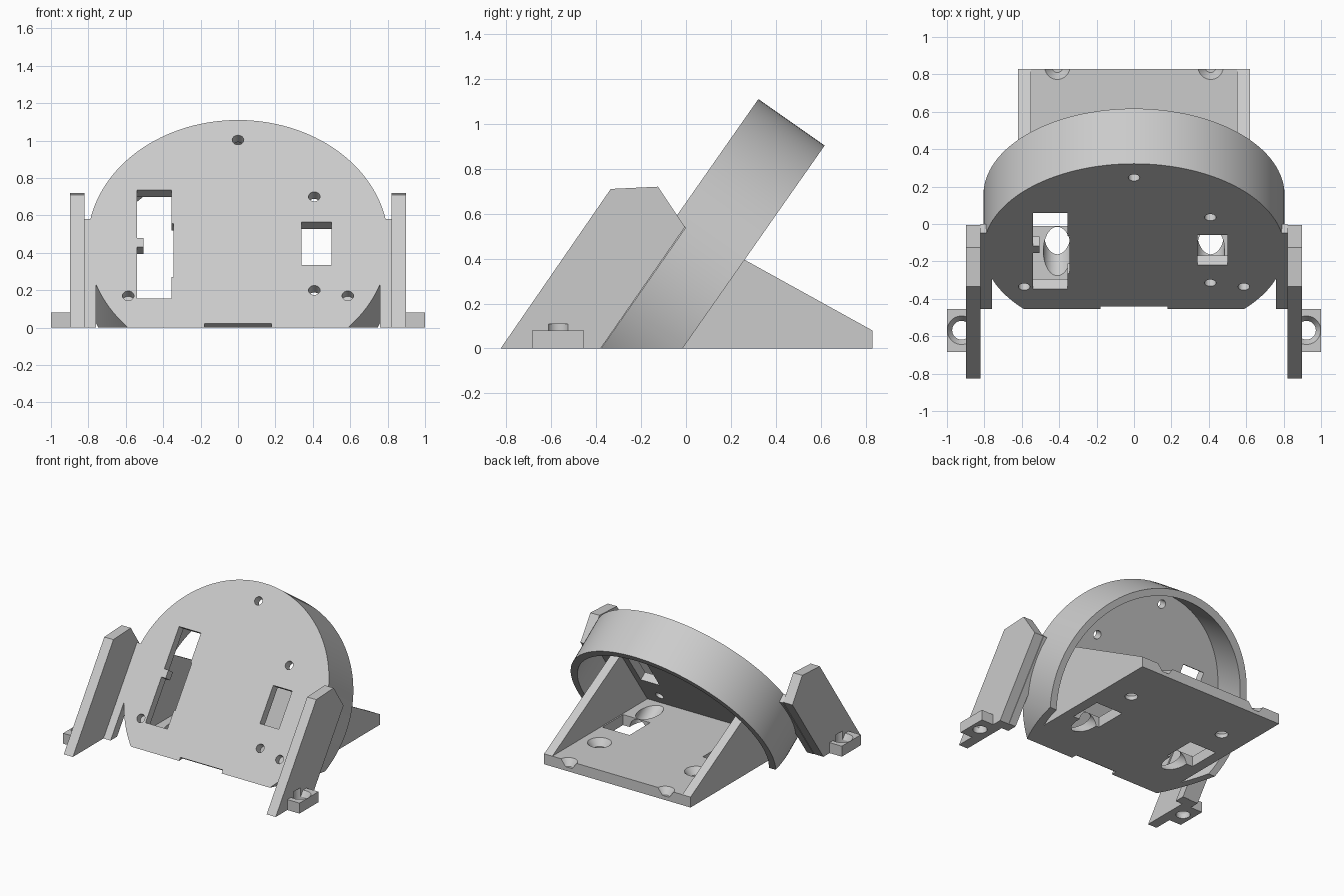
import bpy, bmesh, math
from mathutils import Matrix, Vector

if "Cube" in bpy.data.objects:
    bpy.data.objects.remove(bpy.data.objects["Cube"])

grey = bpy.data.materials.new("light_grey")
grey.diffuse_color = (0.6, 0.6, 0.6, 1)
grey.use_nodes = True
grey.node_tree.nodes["Principled BSDF"].inputs["Base Color"].default_value = grey.diffuse_color

TILT = math.radians(55)
C, S = math.cos(TILT), math.sin(TILT)
# tilted frame: x across, y up the slope, z out of the front face
FACE = Matrix(((1, 0, 0, 0), (0, C, -S, -0.455), (0, S, C, 0), (0, 0, 0, 1)))
# side profile frame: (y, z) outline pushed along x
SIDE = Matrix(((0, 0, 1, 0), (1, 0, 0, 0), (0, 1, 0, 0), (0, 0, 0, 1)))
FLAT = Matrix.Identity(4)


def finish(name, bm, frame):
    bm.transform(frame)
    bmesh.ops.recalc_face_normals(bm, faces=bm.faces)
    mesh = bpy.data.meshes.new(name)
    bm.to_mesh(mesh)
    bm.free()
    mesh.materials.append(grey)
    ob = bpy.data.objects.new(name, mesh)
    bpy.context.collection.objects.link(ob)
    return ob


def prism(name, pts, a, b, frame):
    bm = bmesh.new()
    lo = [bm.verts.new((p[0], p[1], a)) for p in pts]
    hi = [bm.verts.new((p[0], p[1], b)) for p in pts]
    bm.faces.new(lo[::-1])
    bm.faces.new(hi)
    for i in range(len(pts)):
        j = (i + 1) % len(pts)
        bm.faces.new((lo[i], lo[j], hi[j], hi[i]))
    return finish(name, bm, frame)


def rect(x0, x1, y0, y1):
    return [(x0, y0), (x1, y0), (x1, y1), (x0, y1)]


def cone(name, x, y, a, b, r0, r1, frame, n=40):
    bm = bmesh.new()
    bmesh.ops.create_cone(bm, cap_ends=True, segments=n, radius1=r0, radius2=r1, depth=b - a,
                          matrix=Matrix.Translation(Vector((x, y, (a + b) / 2))))
    return finish(name, bm, frame)


def activate(ob):
    bpy.ops.object.select_all(action='DESELECT')
    bpy.context.view_layer.objects.active = ob
    ob.select_set(True)


def cut(ob, *cutters):
    activate(ob)
    for c in cutters:
        m = ob.modifiers.new("cut", 'BOOLEAN')
        m.operation = 'DIFFERENCE'
        m.solver = 'EXACT'
        m.object = c
        bpy.ops.object.modifier_apply(modifier=m.name)
        bpy.data.objects.remove(c)


def mirror(ob):
    ob.modifiers.new("mirror", 'MIRROR')


def smooth(ob):
    activate(ob)
    bpy.ops.object.shade_smooth_by_angle(angle=math.radians(30))


# tilted dish: round front plate with a rim, open at the back, trimmed at the ground
MID, R, PLATE, DEPTH = 0.55, 0.805, 0.065, 0.36
dish = cone("dish", 0, MID, -DEPTH, 0, R, R, FACE, 128)
cut(dish,
    cone("pocket", 0, MID, -DEPTH - 0.1, -PLATE, 0.752, 0.752, FACE, 128),
    prism("ground_trim", rect(-2, 2, -2, 2), -1, 0, FLAT))

# windows, bottom notch and screw holes through the front plate
tall_window = [(-0.54, 0.189), (-0.355, 0.189), (-0.355, 0.33), (-0.345, 0.33), (-0.345, 0.68),
               (-0.355, 0.68), (-0.355, 0.897), (-0.54, 0.897), (-0.54, 0.586), (-0.505, 0.586),
               (-0.505, 0.525), (-0.54, 0.525)]
cut(dish,
    prism("tall_window", tall_window, -0.12, 0.1, FACE),
    prism("small_window", rect(0.34, 0.5, 0.409, 0.69), -0.12, 0.1, FACE),
    prism("notch", rect(-0.18, 0.18, -0.2, 0.026), -0.064, 0.1, FACE))
for x, s in ((0, 1.225), (0.408, 0.855), (0.408, 0.244), (0.587, 0.208), (-0.587, 0.208)):
    cut(dish, cone("hole", x, s, -0.12, 0.1, 0.031, 0.031, FACE, 24))
smooth(dish)

# flat base plate running out behind the dish
base = prism("base_plate", [(-0.395, 0), (0.83, 0), (0.83, 0.08), (-0.339, 0.08)], -0.62, 0.62, SIDE)
for sx in (-1, 1):
    x = 0.41 * sx
    cut(base,
        cone("slanted_bore", x, 0.243, -0.7, -0.08, 0.075, 0.075, FACE),
        prism("opening", rect(x - 0.1, x + 0.13, -0.01, 0.24) if sx > 0
              else rect(x - 0.13, x + 0.1, -0.01, 0.24), -0.1, 0.2, FLAT),
        cone("bore", x, 0.46, -0.1, 0.2, 0.045, 0.045, FLAT),
        cone("countersink", x, 0.46, 0.03, 0.081, 0.045, 0.085, FLAT),
        cone("edge_scoop", x, 0.84, 0.03, 0.081, 0.03, 0.068, FLAT))
smooth(base)

# sloped gussets from the base up to the front plate
gusset = prism("gusset", [(-0.39, 0), (0.83, 0), (0.83, 0.08), (-0.02, 0.55)], 0.55, 0.62, SIDE)
mirror(gusset)

# slanted side legs
leg = prism("side_leg", [(-0.825, 0), (-0.38, 0), (-0.005, 0.54), (-0.125, 0.72), (-0.335, 0.71)],
            0.82, 0.897, SIDE)
cut(leg, cone("leg_bore", 0.922, -0.568, -0.1, 0.11, 0.05, 0.05, FLAT))
smooth(leg)
mirror(leg)

# webs joining the legs to the dish
web = prism("leg_web", [(-0.455, 0), (-0.376, 0), (0.0, 0.537), (-0.049, 0.58)], 0.76, 0.82, SIDE)
mirror(web)

# foot tabs with countersunk screw holes
tab = prism("foot_tab", rect(0.897, 1.0, -0.685, -0.455), 0, 0.08, FLAT)
cut(tab,
    cone("tab_bore", 0.922, -0.568, -0.1, 0.2, 0.05, 0.05, FLAT),
    cone("tab_sink", 0.922, -0.568, 0.04, 0.081, 0.05, 0.077, FLAT))
smooth(tab)
mirror(tab)
